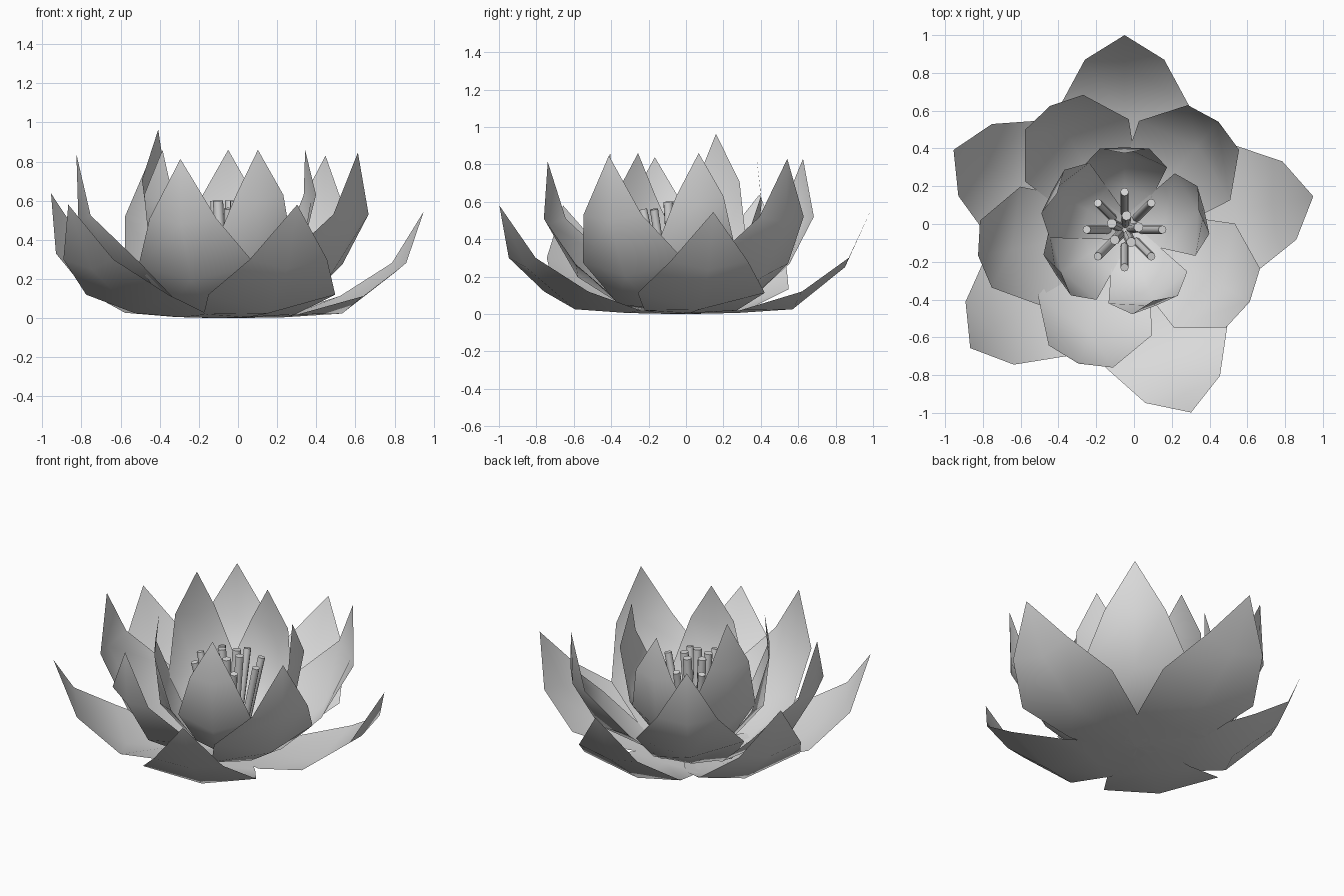
import bpy, math
from mathutils import Vector

cube = bpy.data.objects.get("Cube")
if cube:
    bpy.data.objects.remove(cube)

CENTRE = Vector((-0.05, -0.03, 0))

petal_grey = bpy.data.materials.new("petal_grey")
petal_grey.use_nodes = True
GREY = (0.7, 0.7, 0.7, 1)
petal_grey.diffuse_color = GREY
petal_grey.node_tree.nodes["Principled BSDF"].inputs["Base Color"].default_value = GREY


def make_object(name, verts, faces):
    mesh = bpy.data.meshes.new(name)
    mesh.from_pydata(verts, [], faces)
    mesh.materials.append(petal_grey)
    mesh.shade_smooth()
    obj = bpy.data.objects.new(name, mesh)
    bpy.context.collection.objects.link(obj)
    return obj


def petal(name, angle, reach, lift, rows, tip):
    """Cupped sheet; rows are (mid radius, mid z, edge radius, edge z, half width)."""
    a = math.radians(angle)
    out = Vector((math.cos(a), math.sin(a), 0))
    side = Vector((-out.y, out.x, 0))

    def place(r, s, z):
        return CENTRE + out * r * reach + side * s + Vector((0, 0, z * lift))

    verts, faces = [], []
    for mid_r, mid_z, edge_r, edge_z, half in rows:
        verts += [place(edge_r, -half, edge_z), place(mid_r, 0, mid_z),
                  place(edge_r, half, edge_z)]
    for i in range(0, len(verts) - 3, 3):
        faces += [(i, i + 3, i + 4, i + 1), (i + 1, i + 4, i + 5, i + 2)]
    last = len(verts) - 3
    verts.append(place(tip[0], 0, tip[1]))
    faces += [(last, last + 3, last + 1), (last + 1, last + 3, last + 2)]
    make_object(name, verts, faces)


# Three whorls of petals: (angle, reach, height factor), cross rows, tip
whorls = {
    "outer_petal": (
        [(10, 0.985, 0.94), (90, 1, 1), (155, 0.97, 1.1), (217.5, 1, 1), (290, 1, 1)],
        [(0.0, 0.0, 0.0, 0.0, 0.1), (0.3, 0.005, 0.32, 0.02, 0.25),
         (0.6, 0.025, 0.65, 0.12, 0.345), (0.88, 0.25, 0.9, 0.3, 0.21)],
        (1.03, 0.58)),
    "middle_petal": (
        [(49, 1.01, 1), (121, 1.02, 1), (190, 1.05, 1.01), (251, 1, 0.98), (330, 1.02, 1.02)],
        [(0.0, 0.01, 0.0, 0.01, 0.1), (0.3, 0.03, 0.26, 0.05, 0.23),
         (0.58, 0.2, 0.48, 0.27, 0.32), (0.74, 0.49, 0.71, 0.52, 0.18)],
        (0.75, 0.83)),
    "inner_petal": (
        [(14, 1, 1), (90, 1, 1), (152, 1, 1.12), (214, 1, 1), (292, 1, 1)],
        [(0.0, 0.02, 0.0, 0.02, 0.06), (0.22, 0.06, 0.18, 0.1, 0.15),
         (0.4, 0.27, 0.33, 0.33, 0.225), (0.435, 0.6, 0.43, 0.63, 0.13)],
        (0.405, 0.86)),
}
for name, (spread, rows, tip) in whorls.items():
    for n, (angle, reach, lift) in enumerate(spread, 1):
        petal(f"{name}_{n}", angle, reach, lift, rows, tip)


def stamen(name, angle, foot, head, radius, sides=8):
    """Straight capped rod leaning outward; foot and head are (radius, z)."""
    a = math.radians(angle)
    start, end = (CENTRE + Vector((r * math.cos(a), r * math.sin(a), z))
                  for r, z in (foot, head))
    turn = (end - start).to_track_quat('Z', 'Y')
    ring = [turn @ Vector((radius * math.cos(t), radius * math.sin(t), 0))
            for t in (2 * math.pi * k / sides for k in range(sides))]
    verts = [start + v for v in ring] + [end + v for v in ring]
    faces = [(k, (k + 1) % sides, (k + 1) % sides + sides, k + sides)
             for k in range(sides)]
    faces += [tuple(reversed(range(sides))), tuple(range(sides, 2 * sides))]
    rod = make_object(name, verts, faces)
    rod.data.set_sharp_from_angle(angle=math.radians(60))


# Stamens: a leaning ring around a steeper, taller cluster
for n in range(8):
    stamen(f"outer_stamen_{n + 1}", n * 45, (0.09, 0.05), (0.2, 0.56), 0.022)
for n in range(5):
    stamen(f"inner_stamen_{n + 1}", 72 * n + 10, (0.035, 0.04), (0.075, 0.6), 0.026)
